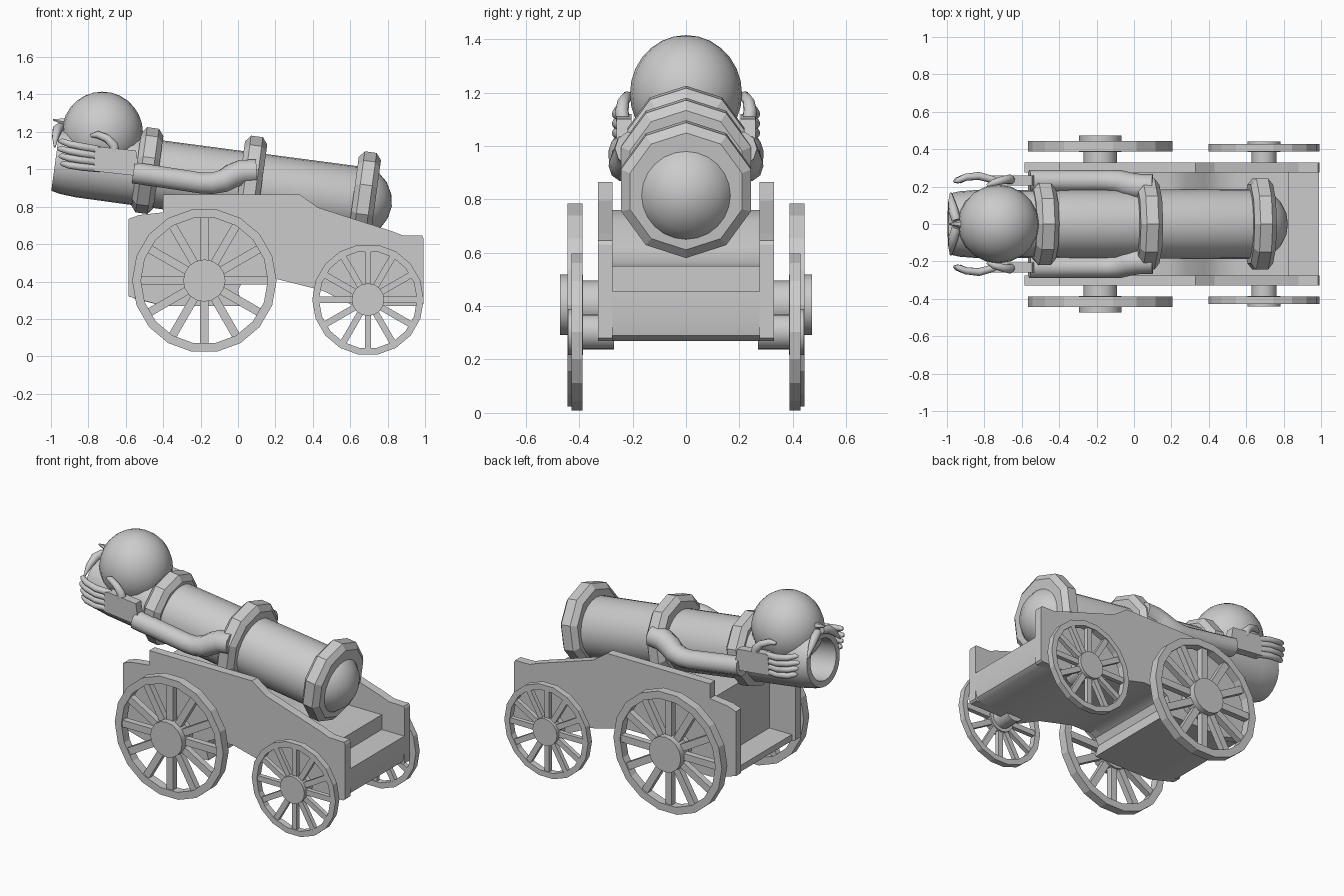
import bpy, bmesh, math
from mathutils import Matrix, Vector

if "Cube" in bpy.data.objects:
    bpy.data.objects.remove(bpy.data.objects["Cube"])


def finish(name, bm, matrix=None, smooth=None):
    bmesh.ops.remove_doubles(bm, verts=bm.verts, dist=1e-5)
    bmesh.ops.dissolve_degenerate(bm, edges=bm.edges, dist=1e-6)
    if matrix:
        bm.transform(matrix)
    bmesh.ops.recalc_face_normals(bm, faces=bm.faces)
    me = bpy.data.meshes.new(name)
    bm.to_mesh(me)
    bm.free()
    if smooth:
        me.polygons.foreach_set("use_smooth", [True] * len(me.polygons))
        me.set_sharp_from_angle(angle=math.radians(smooth))
    ob = bpy.data.objects.new(name, me)
    bpy.context.collection.objects.link(ob)
    return ob


def lathe(name, prof, n, matrix, smooth=None):
    """Spin (height, radius) points around local z."""
    bm = bmesh.new()
    rows = [[bm.verts.new((r * math.cos(a), r * math.sin(a), h))
             for a in (2 * math.pi * i / n for i in range(n))] for h, r in prof]
    for p, q in zip(rows, rows[1:]):
        for i in range(n):
            j = (i + 1) % n
            bm.faces.new((p[i], p[j], q[j], q[i]))
    return finish(name, bm, matrix, smooth)


def extrude_xz(name, pts, y0, y1, smooth=None):
    bm = bmesh.new()
    f = bm.faces.new([bm.verts.new((x, y0, z)) for x, z in pts])
    ext = bmesh.ops.extrude_face_region(bm, geom=[f])
    bmesh.ops.translate(bm, vec=(0, y1 - y0, 0),
                        verts=[v for v in ext["geom"] if isinstance(v, bmesh.types.BMVert)])
    return finish(name, bm, None, smooth)


def tube(name, pts, radius, scales=None, kind="POLY"):
    cu = bpy.data.curves.new(name, "CURVE")
    cu.dimensions = "3D"
    cu.bevel_depth, cu.bevel_resolution, cu.resolution_u = radius, 3, 5
    cu.use_fill_caps = True
    sp = cu.splines.new("POLY")
    sp.points.add(len(pts) - 1)
    for i, p in enumerate(pts):
        sp.points[i].co = (*p, 1)
        sp.points[i].radius = scales[i] if scales else 1
    tmp = bpy.data.objects.new("tmp", cu)
    bpy.context.collection.objects.link(tmp)
    bpy.context.view_layer.update()
    me = bpy.data.meshes.new_from_object(
        tmp.evaluated_get(bpy.context.evaluated_depsgraph_get()))
    bm = bmesh.new()
    bm.from_mesh(me)
    bpy.data.objects.remove(tmp)
    return finish(name, bm, None, 50)


# Tilted barrel frame: local z runs to the muzzle, local x points up
tilt = math.radians(7.8)
c, s = math.cos(tilt), math.sin(tilt)


def barrel_frame(x, z):
    return Matrix(((s, 0, -c, x), (0, 1, 0, 0), (c, 0, s, z), (0, 0, 0, 1)))


# Barrel with domed breech and hollow muzzle
barrel = [(-.83, 0), (-.818, .065), (-.785, .125), (-.735, .17), (-.69, .188),
          (.5, .182), (.85, .182), (.94, .175), (.985, .165), (.985, .128), (.55, .12), (.55, 0)]
lathe("barrel", barrel, 24, barrel_frame(0, .915), 30)

# Decagonal reinforcing bands
for name, x, z, r in (("muzzle_band", -.485, .993, .23), ("middle_band", .067, .922, .256),
                      ("breech_band", .675, .838, .256)):
    prof = [(-.06, .15), (-.06, r - .035), (-.032, r), (.032, r), (.06, r - .035),
            (.06, .15), (-.06, .15)]
    lathe(name, prof, 10, barrel_frame(x, z))

# Round head on top of the muzzle
bm = bmesh.new()
bmesh.ops.create_uvsphere(bm, u_segments=20, v_segments=14, radius=1)
finish("head", bm, Matrix.Translation((-.725, 0, 1.195)) @ Matrix.Diagonal((.217, .21, .22, 1)), 60)

# Carriage cheeks and the bed between them
under = [(.98, .27), (.62, .27), (.45, .352), (.2, .415), (.06, .415), (.02, .395),
         (0, .35), (.02, .28), (.02, .27), (-.4, .27)]
cheek = [(-.585, .32), (-.585, .735), (-.53, .755), (-.4, .77), (-.4, .865), (.33, .865),
         (.43, .795), (.82, .67), (.88, .647), (.985, .645), (.992, .63), (.992, .28)] + under
bed = [(-.4, .76), (.18, .76), (.28, .72), (.38, .62), (.46, .565), (.55, .55), (.83, .55),
       (.83, .455), (.99, .455), (.99, .34), (.98, .29), (.95, .27)] + under[1:]
extrude_xz("carriage_bed", bed, -.28, .28, 35)
extrude_xz("front_floor", [(-.56, .31), (-.56, .35), (-.39, .35), (-.39, .27), (-.41, .272)], -.28, .28)


def wheel(name, x, z, R, sgn, width, hub_r, hub_out, axle_r, rim):
    # Local z points outwards from the carriage side
    M = Matrix.Translation((x, 0, z)) @ Matrix.Rotation(-sgn * math.pi / 2, 4, "X")
    y0, y1 = .388, .388 + width
    lathe(name + "_rim", [(y0, R), (y1, R), (y1, R - rim), (y0, R - rim), (y0, R)], 18, M)
    lathe(name + "_hub", [(y0 - .003, 0), (y0 - .003, hub_r), (hub_out, hub_r), (hub_out, 0)], 16, M, 30)
    lathe(name + "_axle", [(.27, 0), (.27, axle_r), (.4, axle_r), (.4, 0)], 16, M, 30)
    bm = bmesh.new()
    length = R - rim - hub_r + .04
    for i in range(12):
        spoke = (Matrix.Rotation(i * math.pi / 6, 4, "Z")
                 @ Matrix.Translation(((R - rim + hub_r) / 2, 0, (y0 + y1) / 2))
                 @ Matrix.Diagonal((length, R * .115, width * .7, 1)))
        bmesh.ops.create_cube(bm, size=1, matrix=spoke)
    finish(name + "_spokes", bm, M)


for sgn, side in ((-1, "near"), (1, "far")):
    extrude_xz(side + "_cheek", cheek, sgn * .275, sgn * .33)
    wheel(side + "_large_wheel", -.18, .405, .386, sgn, .056, .113, .472, .09, .047)
    wheel(side + "_small_wheel", .695, .303, .298, sgn, .04, .087, .442, .066, .036)

    # Bent arm from the middle band to the wrist
    arm = [(.1, .2, .99), (.02, .2, .985), (-.03, .21, .965), (-.08, .225, .937),
           (-.14, .23, .925), (-.2, .23, .927), (-.56, .23, .982)]
    tube(side + "_arm", [(x, sgn * y, z) for x, y, z in arm], .06,
         [1.1, 1.15, 1.12, 1.06, 1, .98, 1])

    # Flat palm
    palm = [(-.765, 1.115), (-.74, 1.12), (-.545, 1.1), (-.53, 1.0), (-.545, .965), (-.77, .99)]
    extrude_xz(side + "_palm", palm, sgn * .205, sgn * .26)

    # Four fingers reaching past the muzzle
    for i in range(4):
        z = 1.105 - i * .034
        tip = 1.15 - i * .04
        pts = [(-.74, .233, z), (-.83, .257, (z * 2 + tip) / 3), (-.9, .25, (z + tip * 2) / 3),
               (-.95 + .008 * abs(i - 1), .232, tip), (-.965 + .008 * abs(i - 1), .225, tip)]
        tube(f"{side}_finger_{i + 1}", [(x, sgn * y, zz) for x, y, zz in pts], .02,
             [1, 1.05, .95, .8, .3])

    # Thumb hooked against the head
    thumb = [(-.66, .235, 1.09), (-.665, .24, 1.13), (-.70, .235, 1.165), (-.75, .22, 1.185), (-.785, .205, 1.18)]
    tube(side + "_thumb", [(x, sgn * y, z) for x, y, z in thumb], .022, [1.2, 1.15, 1, .9, .4])

    # Curled whiskers above the muzzle
    whisker = [(-.95, .02, 1.225), (-.965, .07, 1.215), (-.975, .12, 1.175), (-.98, .165, 1.12)]
    tube(side + "_whisker", [(x, sgn * y, z) for x, y, z in whisker], .024, [1, 1.1, .8, .2])

# Pointed nose
bm = bmesh.new()
bmesh.ops.create_cone(bm, cap_ends=True, segments=6, radius1=.035, radius2=.004, depth=.11)
finish("nose", bm, Matrix.Translation((-.935, 0, 1.255)) @ Matrix.Rotation(math.radians(-80), 4, "Y"))
